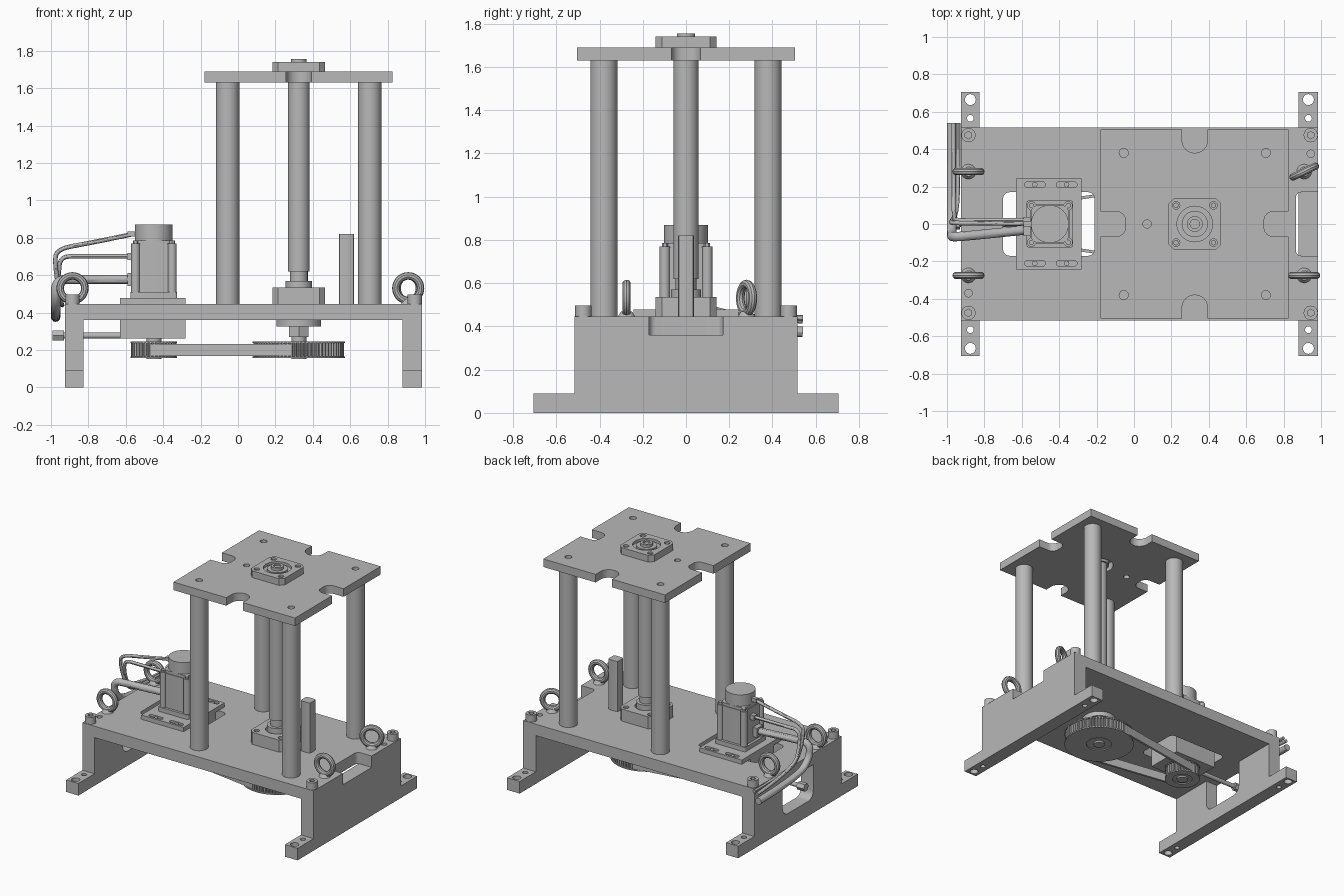
import bpy, bmesh, math
from mathutils import Matrix, Vector

if "Cube" in bpy.data.objects:
    bpy.data.objects.remove(bpy.data.objects["Cube"])

GREY = (0.48, 0.48, 0.48, 1)
metal = bpy.data.materials.new("grey_metal")
metal.use_nodes = True
metal.diffuse_color = GREY
for node in metal.node_tree.nodes:
    if node.type == 'BSDF_PRINCIPLED':
        node.inputs["Base Color"].default_value = GREY
        node.inputs["Roughness"].default_value = 0.6


def finish(name, bm):
    bmesh.ops.recalc_face_normals(bm, faces=bm.faces)
    mesh = bpy.data.meshes.new(name)
    bm.to_mesh(mesh)
    bm.free()
    mesh.materials.append(metal)
    ob = bpy.data.objects.new(name, mesh)
    bpy.context.collection.objects.link(ob)
    return ob


def box(name, x0, x1, y0, y1, z0, z1, round_=0, axis=2, segs=6):
    """Box whose edges along one axis can be rounded or chamfered."""
    bm = bmesh.new()
    bmesh.ops.create_cube(bm, size=1)
    for v in bm.verts:
        v.co = [lo + (c + 0.5) * (hi - lo) for c, lo, hi in zip(v.co, (x0, y0, z0), (x1, y1, z1))]
    if round_:
        edges = [e for e in bm.edges if abs((e.verts[0].co - e.verts[1].co).normalized()[axis]) > 0.9]
        bmesh.ops.bevel(bm, geom=edges, offset=round_, segments=segs, profile=0.5, affect='EDGES')
    return finish(name, bm)


def cyl(name, x, y, z0, z1, r, sides=40, r_top=None):
    bm = bmesh.new()
    bmesh.ops.create_cone(bm, cap_ends=True, segments=sides, radius1=r,
                          radius2=r if r_top is None else r_top, depth=z1 - z0,
                          matrix=Matrix.Translation((x, y, (z0 + z1) / 2)))
    return finish(name, bm)


def rod_x(name, x0, x1, y, z, r, sides=24):
    ob = cyl(name, 0, 0, x0, x1, r, sides)
    ob.data.transform(Matrix.Translation((0, y, z)) @ Matrix.Rotation(math.pi / 2, 4, 'Y'))
    return ob


def cut(ob, *cutters):
    for c in cutters:
        c.hide_render = True
        mod = ob.modifiers.new("cut", 'BOOLEAN')
        mod.operation, mod.solver, mod.object = 'DIFFERENCE', 'EXACT', c
        bpy.context.view_layer.objects.active = ob
        bpy.ops.object.modifier_apply(modifier=mod.name)
        bpy.data.objects.remove(c)
    return ob


def pipe(name, points, r):
    cu = bpy.data.curves.new(name, 'CURVE')
    cu.dimensions = '3D'
    cu.bevel_depth, cu.bevel_resolution, cu.use_fill_caps = r, 4, True
    sp = cu.splines.new('NURBS')
    sp.points.add(len(points) - 1)
    for p, co in zip(sp.points, points):
        p.co = (*co, 1)
    sp.order_u, sp.use_endpoint_u, sp.resolution_u = 3, True, 8
    cu.materials.append(metal)
    ob = bpy.data.objects.new(name, cu)
    bpy.context.collection.objects.link(ob)
    bpy.ops.object.select_all(action='DESELECT')
    ob.select_set(True)
    bpy.context.view_layer.objects.active = ob
    bpy.ops.object.convert(target='MESH')


def toothed(name, x, z0, z1, r, depth, teeth):
    bm = bmesh.new()
    ring = []
    for i in range(teeth * 4):
        a = math.tau * i / (teeth * 4)
        rr = r if i % 4 < 2 else r - depth
        ring.append(bm.verts.new((x + rr * math.cos(a), rr * math.sin(a), z0)))
    face = bm.faces.new(ring)
    out = bmesh.ops.extrude_face_region(bm, geom=[face])["geom"]
    bmesh.ops.translate(bm, vec=(0, 0, z1 - z0), verts=[g for g in out if isinstance(g, bmesh.types.BMVert)])
    return finish(name, bm)


def eyebolt(name, x, y, turn):
    cyl(name + "_base", x, y, 0.445, 0.47, 0.04, 24, 0.025)
    bm = bmesh.new()
    n, m = 32, 10
    grid = []
    for i in range(n):
        a = math.tau * i / n
        for j in range(m):
            b = math.tau * j / m
            d = 0.066 + 0.02 * math.cos(b)
            grid.append(bm.verts.new((d * math.cos(a), 0.02 * math.sin(b), d * math.sin(a))))
    for i in range(n):
        for j in range(m):
            k, l = (i + 1) % n, (j + 1) % m
            bm.faces.new([grid[q] for q in (i * m + j, k * m + j, k * m + l, i * m + l)])
    bm.transform(Matrix.Translation((x, y, 0.53)) @ Matrix.Rotation(turn, 4, 'Z'))
    finish(name, bm)


MX, SX = -0.45, 0.325      # motor axis and screw axis
LEGS = ((-0.925, -0.825), (0.88, 0.985))

# Base plate with motor window and end notch
base = box("base_plate", -0.925, 0.985, -0.515, 0.515, 0.36, 0.445)
cut(base, box("c", -0.70, -0.21, -0.17, 0.17, 0.3, 0.5, 0.035),
    box("c", 0.865, 1.1, -0.17, 0.17, 0.3, 0.5, 0.03),
    cyl("c", -0.885, -0.37, 0.40, 0.5, 0.02), cyl("c", 0.945, 0.375, 0.40, 0.5, 0.02))

# Legs with drilled feet
for side, (x0, x1) in zip(("right", "left"), LEGS):
    xm = (x0 + x1) / 2
    wall = box(side + "_leg", x0, x1, -0.515, 0.515, 0.09, 0.36)
    if side == "right":
        cut(wall, box("c", x0 - 0.1, x1 + 0.1, -0.18, 0.18, 0.11, 0.5, 0.06, axis=0))
    foot = box(side + "_foot", x0, x1, -0.705, 0.705, 0, 0.09)
    for s in (-1, 1):
        cut(foot, cyl("c", xm, s * 0.665, -0.1, 0.2, 0.029), cyl("c", xm, s * 0.565, -0.1, 0.2, 0.018))

# Corner socket bolts and lifting eyes
for x in (-0.885, 0.945):
    for y in (-0.475, 0.475):
        cut(cyl("corner_bolt", x, y, 0.445, 0.497, 0.038, 32), cyl("c", x, y, 0.47, 0.6, 0.02, 6))
for x, y, turn in ((-0.885, 0.28, 0), (-0.885, -0.275, 0), (0.91, -0.275, 0), (0.91, 0.28, 0.45)):
    eyebolt("lifting_eye", x, y, turn)

# Top plate with four rounded notches and holes
top = box("top_plate", -0.18, 0.825, -0.505, 0.505, 1.63, 1.69)
for s in (-1, 1):
    ya, yb = sorted((s * 0.38, s * 0.7))
    xa, xb = sorted((SX + s * 0.37, SX + s * 0.7))
    cut(top, box("c", SX - 0.068, SX + 0.068, ya, yb, 1.5, 1.8, 0.066),
        box("c", xa, xb, -0.067, 0.067, 1.5, 1.8, 0.05))
    for x in (-0.055, 0.705):
        cut(top, cyl("c", x, s * 0.38, 1.65, 1.8, 0.024, 24))
        # Support columns
        cyl("support_column", x, s * 0.38, 0.445, 1.63, 0.0625, 48)
cut(top, cyl("c", 0.07, 0, 1.5, 1.8, 0.022, 24), cyl("c", SX, 0, 1.5, 1.8, 0.1))


def bearing(name, z0, z1, bore, bore_z):
    ob = box(name, SX - 0.14, SX + 0.14, -0.14, 0.14, z0, z1, 0.03, segs=1)
    cut(ob, cyl("c", SX, 0, bore_z, z1 + 0.1, bore))
    for sx in (-1, 1):
        for sy in (-1, 1):
            cut(ob, cyl("c", SX + sx * 0.1, sy * 0.1, z1 - 0.025, z1 + 0.1, 0.02, 20))
            cyl("bearing_bolt", SX + sx * 0.1, sy * 0.1, z1 - 0.03, z1 - 0.01, 0.014, 16)


# Lead screw with bearings at both ends
bearing("upper_bearing", 1.69, 1.74, 0.095, 1.72)
cyl("upper_collar", SX, 0, 1.63, 1.735, 0.07)
cut(cyl("screw_end", SX, 0, 1.7, 1.755, 0.042), cyl("c", SX, 0, 1.745, 1.8, 0.025))
bearing("lower_bearing", 0.445, 0.535, 0.08, 0.5)
cyl("lower_collar", SX, 0, 0.45, 0.57, 0.07)
cyl("screw_neck", SX, 0, 0.57, 0.62, 0.048)
cyl("screw_tube", SX, 0, 0.62, 1.64, 0.058, 48)

# Switch post beside the screw
box("switch_post", 0.54, 0.62, -0.037, 0.037, 0.445, 0.82, 0.012, segs=2)

# Drive below the base
cyl("drive_flange", SX, 0, 0.325, 0.36, 0.12)
cyl("drive_nut", SX, 0, 0.27, 0.325, 0.06, 6)
cyl("drive_shaft", SX, 0, 0.152, 0.28, 0.04)
cyl("motor_shaft", MX, 0, 0.152, 0.27, 0.04)
for label, x, r, teeth, hub in (("large", SX, 0.247, 72, 0.09), ("small", MX, 0.125, 36, 0.07)):
    toothed(label + "_pulley", x, 0.165, 0.24, r - 0.004, 0.01, teeth)
    for z in (0.157, 0.237):
        cut(cyl(label + "_pulley_rim", x, 0, z, z + 0.009, r, 64), cyl("c", x, 0, z - 0.1, z + 0.1, hub))

# Belt strands tangent to both pulleys
for s in (-1, 1):
    nx = -0.122 / (SX - MX)
    n = Vector((nx, s * math.sqrt(1 - nx * nx), 0))
    p, q = Vector((MX, 0, 0.2)) + n * 0.111, Vector((SX, 0, 0.2)) + n * 0.233
    strand = box("belt_strand", 0, (q - p).length, -0.008, 0.008, -0.032, 0.032)
    d = q - p
    strand.data.transform(Matrix.Translation(p) @ Matrix.Rotation(math.atan2(d.y, d.x), 4, 'Z'))

# Motor mount with adjustment slots
mount = box("motor_mount", MX - 0.18, MX + 0.17, -0.242, 0.242, 0.445, 0.477)
for x in (-0.53, -0.36):
    for y in (-0.21, 0.21):
        cut(mount, box("c", x - 0.055, x + 0.055, y - 0.016, y + 0.016, 0.462, 0.6, 0.0155))
        cyl("mount_bolt", x, y, 0.455, 0.472, 0.014, 20)
box("gearbox", MX - 0.18, MX + 0.17, -0.14, 0.14, 0.26, 0.45)

# Motor body with corner posts
box("motor_flange", MX - 0.125, MX + 0.125, -0.125, 0.125, 0.477, 0.51, 0.012)
box("motor_body", MX - 0.106, MX + 0.106, -0.106, 0.106, 0.5, 0.765, 0.03)
box("motor_head", MX - 0.1, MX + 0.1, -0.1, 0.1, 0.765, 0.785, 0.035)
cyl("motor_cap", MX, 0, 0.78, 0.87, 0.101, 48)
for sx in (-1, 1):
    for sy in (-1, 1):
        cyl("motor_post", MX + sx * 0.098, sy * 0.098, 0.5, 0.77, 0.024, 20)
        cyl("motor_bolt", MX + sx * 0.098, sy * 0.098, 0.77, 0.785, 0.014, 12)

# Cable sockets and cables draped over the end
for z, h, y in ((0.82, 0.014, 0.0), (0.70, 0.018, 0.02), (0.577, 0.035, -0.03)):
    box("cable_socket", -0.59, -0.52, y - h, y + h, z - h, z + h)
pipe("power_cable", [(-0.56, -0.03, 0.577), (-0.85, -0.06, 0.577), (-0.975, -0.07, 0.577),
                     (-0.975, -0.06, 0.46), (-0.975, 0.08, 0.38), (-0.975, 0.54, 0.375)], 0.025)
pipe("signal_cable", [(-0.55, 0, 0.822), (-0.8, 0.005, 0.77), (-0.97, 0.005, 0.74), (-0.98, 0.01, 0.66),
                      (-0.95, 0.05, 0.47), (-0.94, 0.2, 0.44), (-0.94, 0.54, 0.44)], 0.012)
pipe("brake_cable", [(-0.56, 0.02, 0.70), (-0.85, 0.02, 0.70), (-0.95, 0.02, 0.70),
                     (-0.96, 0.03, 0.6), (-0.965, 0.1, 0.45), (-0.965, 0.54, 0.425)], 0.012)

# Belt tension bolt through the leg opening
rod_x("tension_rod", -0.96, -0.62, 0, 0.277, 0.016)
rod_x("tension_head", -0.992, -0.93, 0, 0.277, 0.03, 6)

bpy.ops.object.select_all(action='DESELECT')
for ob in bpy.context.scene.objects:
    if ob.type == 'MESH':
        ob.select_set(True)
        bpy.context.view_layer.objects.active = ob
bpy.ops.object.shade_smooth_by_angle(angle=math.radians(30))
